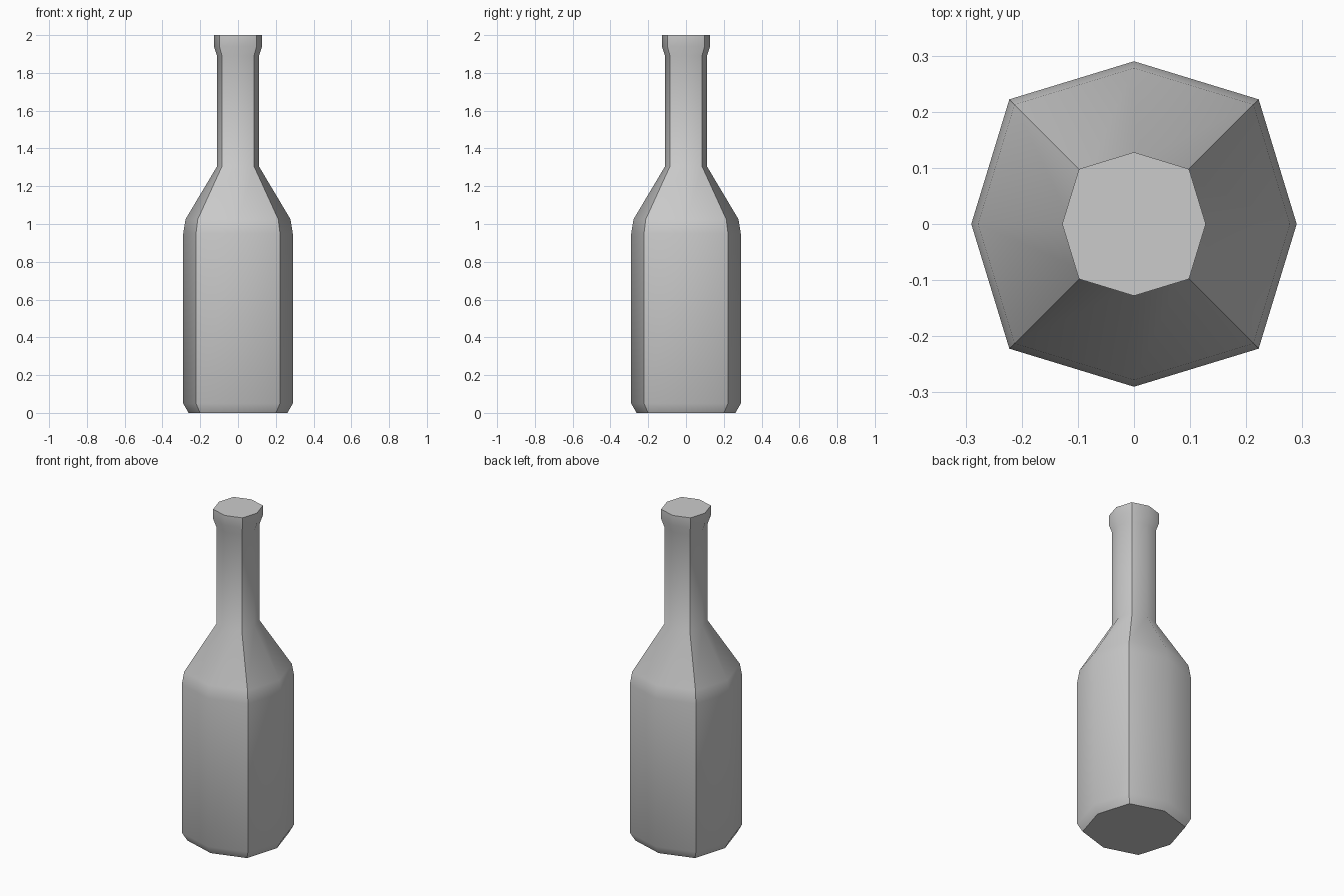
import bpy, bmesh, math

if "Cube" in bpy.data.objects:
    bpy.data.objects.remove(bpy.data.objects["Cube"])

# Bottle profile: (distance to side vertices, height)
PROFILE = [(0.262, 0.0), (0.29, 0.05), (0.29, 0.95), (0.278, 1.025),
           (0.111, 1.305), (0.111, 1.89), (0.128, 1.94), (0.128, 2.0)]
CORNER = 0.766 * math.sqrt(2)  # diagonal corners sit further out than side vertices


def ring(bm, radius, z):
    verts = []
    for i in range(8):
        r = radius * (CORNER if i % 2 else 1.0)
        a = i * math.pi / 4
        verts.append(bm.verts.new((r * math.cos(a), r * math.sin(a), z)))
    return verts


# Eight-sided lofted body, shoulder, neck and lip
bm = bmesh.new()
rings = [ring(bm, r, z) for r, z in PROFILE]
for low, high in zip(rings, rings[1:]):
    for i in range(8):
        j = (i + 1) % 8
        bm.faces.new((low[i], low[j], high[j], high[i]))

# Flat base and top
bm.faces.new(rings[0][::-1])
bm.faces.new(rings[-1])
bmesh.ops.recalc_face_normals(bm, faces=bm.faces)

mesh = bpy.data.meshes.new("bottle")
bm.to_mesh(mesh)
bm.free()
bottle = bpy.data.objects.new("bottle", mesh)
bpy.context.collection.objects.link(bottle)

# Soft side vertices, crisp diagonal corners
bpy.context.view_layer.objects.active = bottle
bottle.select_set(True)
bpy.ops.object.shade_smooth_by_angle(angle=math.radians(42))
